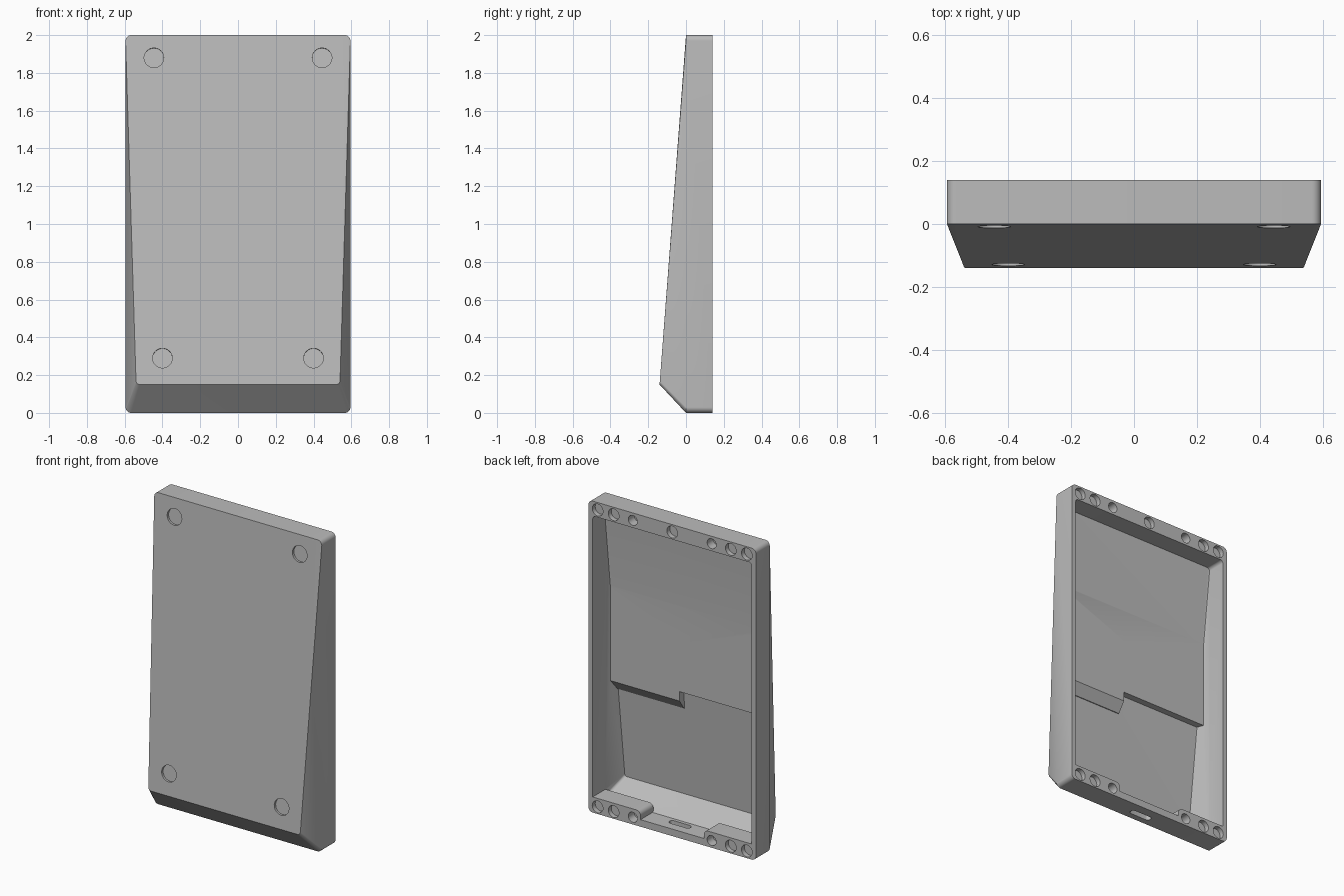
import bpy, bmesh, math
from mathutils import Vector, Matrix

if "Cube" in bpy.data.objects:
    bpy.data.objects.remove(bpy.data.objects["Cube"])

grey = bpy.data.materials.new("light_grey")
grey.diffuse_color = (0.5, 0.5, 0.5, 1)
grey.use_nodes = True
grey.node_tree.nodes["Principled BSDF"].inputs["Base Color"].default_value = grey.diffuse_color


def finish(bm, name):
    bmesh.ops.recalc_face_normals(bm, faces=bm.faces)
    me = bpy.data.meshes.new(name)
    bm.to_mesh(me)
    bm.free()
    ob = bpy.data.objects.new(name, me)
    bpy.context.collection.objects.link(ob)
    me.materials.append(grey)
    return ob


def arc(cx, cz, r, a0, a1, n=8):
    return [(cx + r * math.cos(math.radians(a0 + (a1 - a0) * i / n)),
             cz + r * math.sin(math.radians(a0 + (a1 - a0) * i / n))) for i in range(n + 1)]


def wedge(name, hw, z0, z1, y_back, y_mid, r, front_hw, front_z, front_r, offset):
    """Rounded slab whose front slopes outwards towards a chamfered lower edge."""
    ring = [(s * x, z) for s in (1, -1) for x, z in
            arc(hw - r, z1 - r, r, 0, 90) + arc(hw - r, z0 + r, r, -90, 0)]
    pts = [(x, y, z) for x, z in ring for y in (y_back, y_mid)]
    for s in (1, -1):
        for x, z in arc(front_hw - front_r, front_z + front_r, front_r, -90, 0):
            pts.append((s * x, -0.14 * (2 - z) / 1.85 + offset, z))
    bm = bmesh.new()
    for p in pts:
        bm.verts.new(p)
    res = bmesh.ops.convex_hull(bm, input=bm.verts)
    junk = {e for e in res["geom_interior"] + res["geom_unused"]
            if isinstance(e, bmesh.types.BMVert)}
    bmesh.ops.delete(bm, geom=list(junk), context='VERTS')
    bmesh.ops.dissolve_limit(bm, angle_limit=math.radians(0.5), verts=bm.verts, edges=bm.edges)
    return finish(bm, name)


def prism(name, pts, vec):
    """Closed 3D outline pushed along vec."""
    bm = bmesh.new()
    f = bm.faces.new([bm.verts.new(p) for p in pts])
    new = bmesh.ops.extrude_face_region(bm, geom=[f])["geom"]
    bmesh.ops.translate(bm, vec=Vector(vec), verts=[v for v in new if isinstance(v, bmesh.types.BMVert)])
    return finish(bm, name)


def cylinder(name, loc, r, length, tilt=0.0):
    bm = bmesh.new()
    m = Matrix.Translation(loc) @ Matrix.Rotation(math.pi / 2 + tilt, 4, 'X')
    bmesh.ops.create_cone(bm, cap_ends=True, segments=32, radius1=r, radius2=r, depth=length, matrix=m)
    return finish(bm, name)


def cut(target, tool):
    mod = target.modifiers.new("cut", 'BOOLEAN')
    mod.operation, mod.solver, mod.object = 'DIFFERENCE', 'EXACT', tool
    bpy.context.view_layer.objects.active = target
    bpy.ops.object.modifier_apply(modifier=mod.name)
    bpy.data.objects.remove(tool)


# Outer body and hollow interior
shell = wedge("case_shell", 0.595, 0, 2, 0.14, 0.0, 0.03, 0.54, 0.15, 0.02, 0)
cavity = wedge("cavity", 0.565, 0.045, 1.905, 0.2, 0.018, 0.02, 0.515, 0.15, 0.015, 0.025)

# Thickened upper floor: square step on one half, longer sloped step on the other
step = [(-0.02, 2), (-0.02, 0.85), (-0.3, 0.85), (-0.3, 2)]
cut(cavity, prism("floor_step", [(-0.7, y, z) for y, z in step], (1.4, 0, 0)))
ramp = [(-0.02, 1.2), (-0.02, 0.79), (-0.066, 0.725), (-0.3, 0.725), (-0.3, 1.2)]
cut(cavity, prism("floor_ramp", [(0.06, y, z) for y, z in ramp], (0.64, 0, 0)))

# Lower corner blocks with rounded inner edges
for s in (1, -1):
    outline = [(0.7, 0.1), (0.7, -0.1), (0.225, -0.1), (0.225, 0.07)] + arc(0.255, 0.07, 0.03, 180, 90)[1:]
    cut(cavity, prism("corner_block", [(s * x, 0.01, z) for x, z in outline], (0, 0.3, 0)))
cut(shell, cavity)

# Connector slot through the bottom edge
slot = arc(0.055, 0.06, 0.02, -90, 90) + arc(-0.055, 0.06, 0.02, 90, 270)
cut(shell, prism("slot", [(x, y, -0.1) for x, y in slot], (0, 0, 0.2)))

# Fastener and magnet holes in the rear rim
for x, r, depth in ((0.53, 0.038, 0.03), (0.416, 0.038, 0.03), (0.28, 0.032, 0.06)):
    for s in (1, -1):
        for z in (0.046, 1.952):
            cut(shell, cylinder("rim_hole", (s * x, 0.14, z), r, 2 * depth))
cut(shell, cylinder("rim_hole", (0, 0.14, 1.952), 0.038, 0.06))

# Round foot recesses in the sloping front
for x, z in ((0.445, 1.88), (0.4, 0.29)):
    for s in (1, -1):
        y = -0.14 * (2 - z) / 1.85
        cut(shell, cylinder("foot_recess", (s * x, y, z), 0.052, 0.03, -math.atan(0.14 / 1.85)))

# Smooth rounded edges, keep the rest crisp
bpy.ops.object.select_all(action='DESELECT')
shell.select_set(True)
bpy.context.view_layer.objects.active = shell
bpy.ops.object.shade_smooth_by_angle(angle=math.radians(25))
